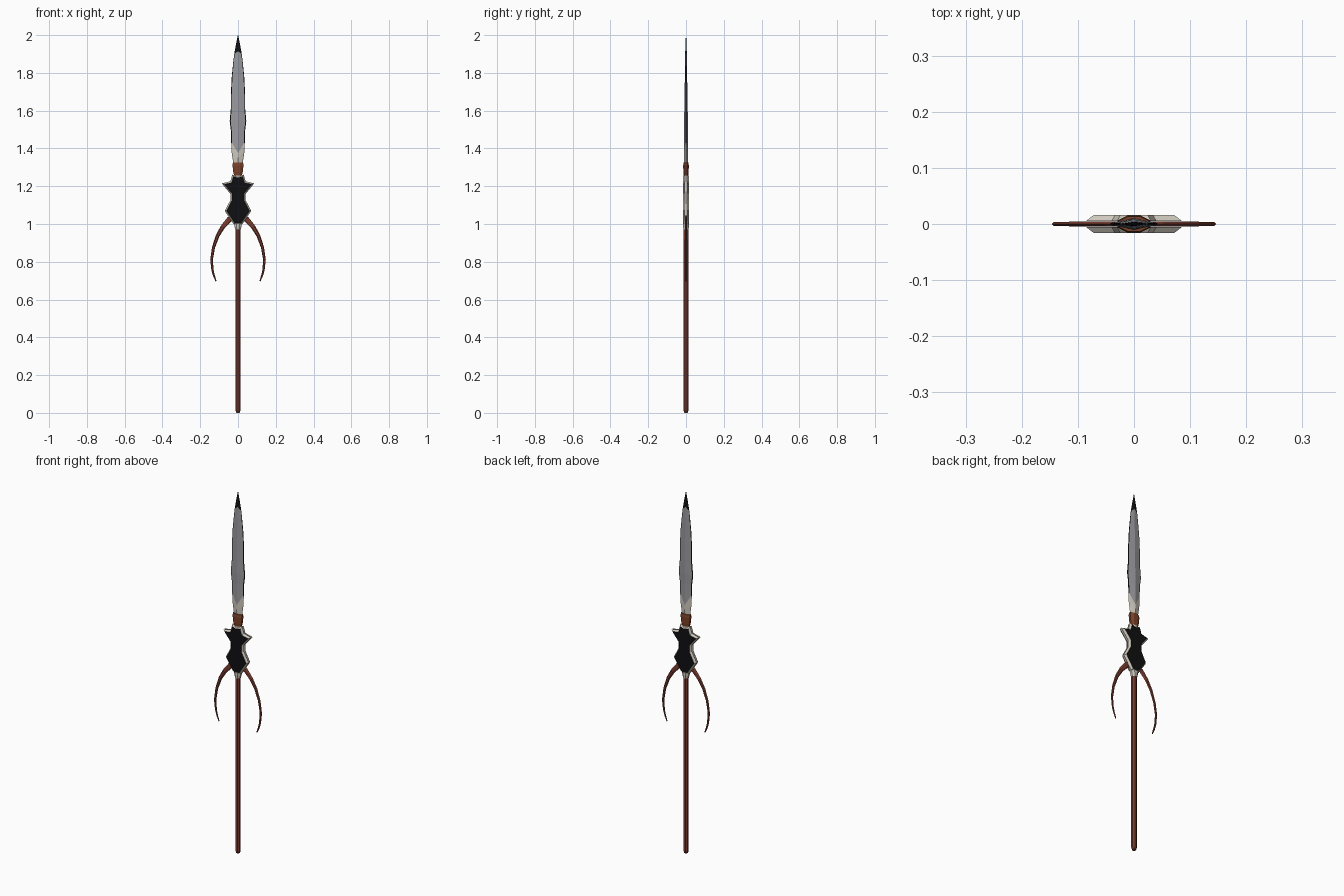
import bpy, bmesh, math
from mathutils import Vector

if "Cube" in bpy.data.objects:
    bpy.data.objects.remove(bpy.data.objects["Cube"])


def mat(name, r, g, b):
    m = bpy.data.materials.new(name)
    m.diffuse_color = (r, g, b, 1)
    m.use_nodes = True
    m.node_tree.nodes["Principled BSDF"].inputs["Base Color"].default_value = m.diffuse_color
    return m


WOOD = mat("red wood", 0.19, 0.045, 0.028)
LEATHER = mat("brown leather", 0.21, 0.055, 0.022)
BONE = mat("pale bone", 0.62, 0.58, 0.51)
BLACK = mat("black", 0.005, 0.005, 0.006)
STEEL = mat("grey steel", 0.32, 0.32, 0.34)


def finish(bm, name, mats):
    bmesh.ops.recalc_face_normals(bm, faces=bm.faces)
    me = bpy.data.meshes.new(name)
    bm.to_mesh(me)
    bm.free()
    for m in mats:
        me.materials.append(m)
    ob = bpy.data.objects.new(name, me)
    bpy.context.collection.objects.link(ob)
    return ob


def loft(name, rings, mats, rule=lambda row, col: 0):
    """Skin a list of equal-length closed rings and cap both ends."""
    bm = bmesh.new()
    vs = [[bm.verts.new(p) for p in ring] for ring in rings]
    n = len(vs[0])
    for r in range(len(vs) - 1):
        for c in range(n):
            f = bm.faces.new((vs[r][c], vs[r][(c + 1) % n],
                              vs[r + 1][(c + 1) % n], vs[r + 1][c]))
            f.material_index = rule(r, c)
    for r, row in ((0, 0), (-1, len(vs) - 2)):
        bm.faces.new(vs[r]).material_index = rule(row, 0)
    return finish(bm, name, mats)


def turned(name, rows, mats, sides=8):
    """Faceted post from rows of (z, x radius, y radius)."""
    rings = []
    for z, rx, ry in rows:
        k = 1 / math.cos(math.pi / sides)
        rings.append([(rx * k * math.cos((i + .5) * math.tau / sides),
                       ry * k * math.sin((i + .5) * math.tau / sides), z)
                      for i in range(sides)])
    return loft(name, rings, mats)


# Shaft, collar, core inside the guard and leather wrap
turned("shaft", [(0, .009, .009), (.012, .013, .013), (.98, .013, .013)], [WOOD])
turned("collar", [(.97, .014, .014), (.985, .018, .015), (1.02, .024, .015)], [BONE])
turned("guard_core", [(1.0, .018, .012), (1.27, .018, .012)], [BONE])
turned("wrap", [(1.258, .021, .012), (1.275, .025, .014),
                (1.31, .029, .015), (1.325, .027, .013)], [LEATHER])

# Star-shaped guard: two plates with pale bevels and black faces
half = [(.024, 1.0), (.07, 1.07), (.041, 1.125), (.041, 1.16),
        (.086, 1.215), (.04, 1.226), (.03, 1.262)]
outline = ([Vector((0, .995))] + [Vector(p) for p in half] + [Vector((0, 1.252))]
           + [Vector((-x, z)) for x, z in reversed(half)])


def inset(pts, d):
    out = []
    for i, p in enumerate(pts):
        a = (p - pts[i - 1]).normalized()
        b = (pts[(i + 1) % len(pts)] - p).normalized()
        na, nb = Vector((-a.y, a.x)), Vector((-b.y, b.x))
        out.append(p + (na + nb) * d / (1 + na.dot(nb)))
    return out


for side, name in ((-1, "guard_front"), (1, "guard_back")):
    bm = bmesh.new()
    rim = [bm.verts.new((p.x, side * .005, p.y)) for p in outline]
    face = [bm.verts.new((p.x, side * .016, p.y)) for p in inset(outline, .008)]
    n = len(rim)
    for i in range(n):
        j = (i + 1) % n
        bm.faces.new((rim[i], rim[j], face[j], face[i]))
    bm.faces.new(rim)
    bm.faces.new(face).material_index = 1
    finish(bm, name, [BONE, BLACK])

# Blade rows: edge z, ridge z, half width, half thickness
rows = [(1.315, 1.315, .024, .011), (1.375, 1.35, .033, .011),
        (1.43, 1.375, .036, .011), (1.49, 1.49, .037, .010),
        (1.545, 1.545, .044, .010), (1.61, 1.61, .038, .009),
        (1.68, 1.68, .038, .008), (1.78, 1.78, .033, .006),
        (1.86, 1.86, .025, .005), (1.90, 1.915, .020, .004),
        (1.95, 1.95, .011, .003), (2.0, 2.0, .0008, .0006)]
rings = []
for ze, zr, w, t in rows:
    e, y = w * .88, t * .25
    rings.append([(w, 0, ze), (e, y, ze), (0, t, zr), (-e, y, ze),
                  (-w, 0, ze), (-e, -y, ze), (0, -t, zr), (e, -y, ze)])


def blade_colour(row, col):
    if row < 2:
        return 1                       # pale base
    if row >= 9 or col in (0, 3, 4, 7):
        return 2                       # black tip and cutting edges
    return 0


loft("blade", rings, [STEEL, BONE, BLACK], blade_colour)

# Downward curving horns: x, z, half width
path = [(.012, 1.035, .012), (.045, 1.025, .015), (.08, .985, .012),
        (.108, .938, .010), (.130, .875, .008), (.140, .81, .007),
        (.135, .755, .006), (.127, .725, .005), (.116, .697, .003)]
for s, name in ((1, "horn_right"), (-1, "horn_left")):
    rings = []
    for i, (x, z, w) in enumerate(path):
        a, b = path[max(i - 1, 0)], path[min(i + 1, len(path) - 1)]
        t = Vector((b[0] - a[0], b[1] - a[1])).normalized()
        nx, nz = -t.y * w, t.x * w
        y = .005 - .0025 * i / (len(path) - 1)
        rings.append([(s * (x + nx * u), y * v, z + nz * u)
                      for u, v in ((1, 0), (.5, 1), (-.5, 1),
                                   (-1, 0), (-.5, -1), (.5, -1))])
    loft(name, rings, [WOOD])
